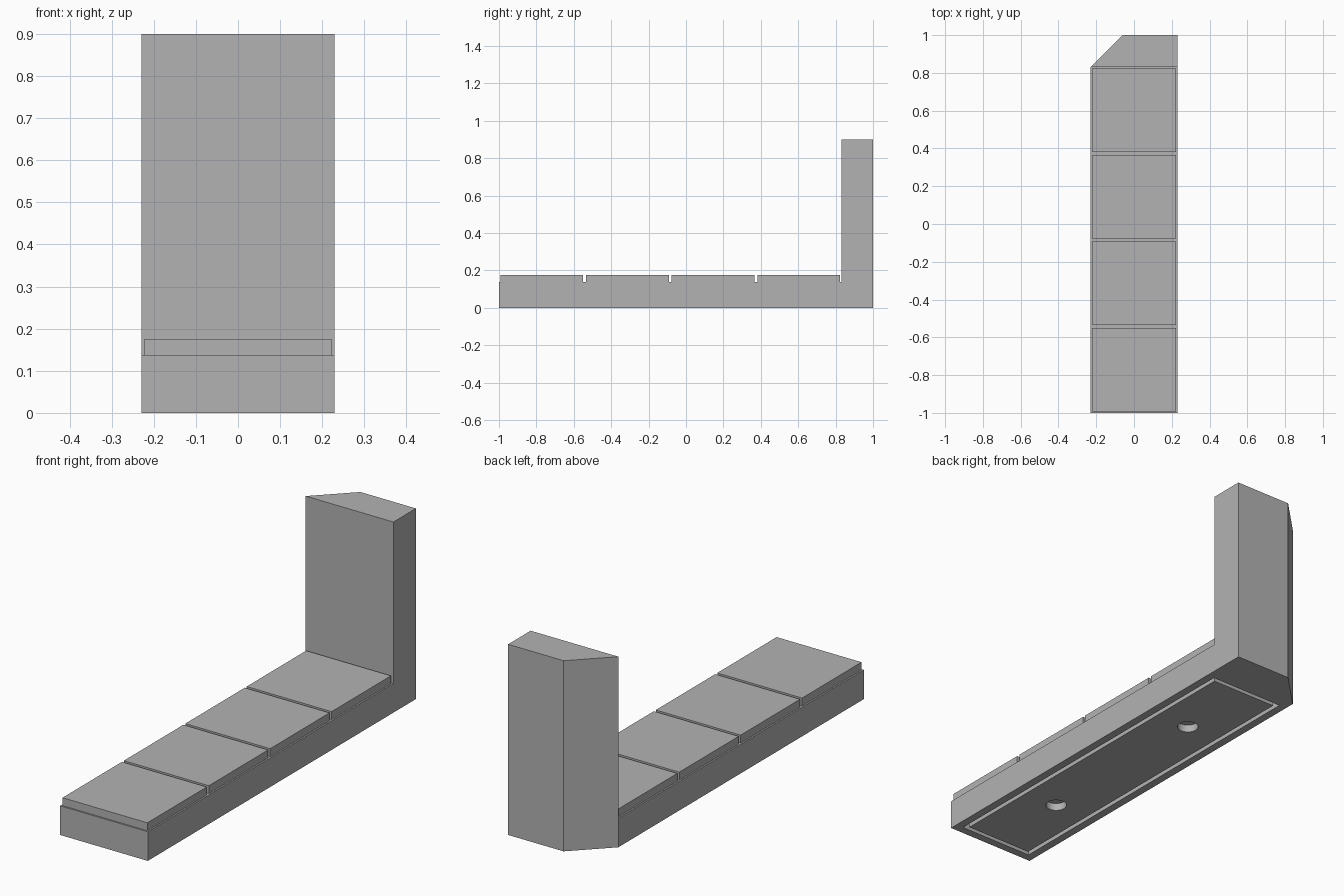
import bpy
import bmesh
import math

HALF_W = 0.229      # half the width of the bench
BACK = 0.832        # front plane of the upright wall
BASE_H = 0.1375     # height of the plinth under the slabs
SLAB_TOP = 0.175
WALL_H = 0.9
GAP = 0.0075        # inset of each slab from its bay
RECESS = 0.035      # depth of the underside groove and sockets

old = bpy.data.objects.get("Cube")
if old:
    bpy.data.objects.remove(old, do_unlink=True)

grey = bpy.data.materials.new("plain grey")
grey.use_nodes = True
colour = (0.45, 0.45, 0.45, 1)
grey.diffuse_color = colour
grey.node_tree.nodes["Principled BSDF"].inputs["Base Color"].default_value = colour


def add_object(name, bm):
    bmesh.ops.recalc_face_normals(bm, faces=bm.faces)
    mesh = bpy.data.meshes.new(name)
    bm.to_mesh(mesh)
    bm.free()
    mesh.materials.append(grey)
    obj = bpy.data.objects.new(name, mesh)
    bpy.context.collection.objects.link(obj)
    return obj


def extrude_up(bm, faces, height):
    geom = bmesh.ops.extrude_face_region(bm, geom=faces)["geom"]
    verts = [g for g in geom if isinstance(g, bmesh.types.BMVert)]
    bmesh.ops.translate(bm, verts=verts, vec=(0, 0, height))
    return [g for g in geom if isinstance(g, bmesh.types.BMFace)]


def prism(name, outline, z0, z1):
    bm = bmesh.new()
    face = bm.faces.new([bm.verts.new((x, y, z0)) for x, y in outline])
    extrude_up(bm, [face], z1 - z0)
    return add_object(name, bm)


def box(name, half_x, y0, y1, z0, z1):
    outline = [(-half_x, y0), (half_x, y0), (half_x, y1), (-half_x, y1)]
    return prism(name, outline, z0, z1)


def boolean(target, other, operation="DIFFERENCE"):
    mod = target.modifiers.new("cut", "BOOLEAN")
    mod.operation = operation
    mod.solver = "EXACT"
    mod.object = other
    bpy.context.view_layer.objects.active = target
    bpy.ops.object.modifier_apply(modifier=mod.name)
    bpy.data.objects.remove(other, do_unlink=True)


# Plinth and chamfered upright wall as one solid
chamfer = 1 - BACK
body = box("plinth_and_wall", HALF_W, -1, BACK, 0, BASE_H)
wall_plan = [(-HALF_W, BACK), (HALF_W, BACK), (HALF_W, 1), (-HALF_W + chamfer, 1)]
boolean(body, prism("wall", wall_plan, 0, WALL_H), "UNION")

# Rectangular groove around the underside
margin, groove = 0.038, 0.02
front, rear = -1 + margin, BACK - margin - 0.01
ring = box("groove_cutter", HALF_W - margin, front, rear, -0.05, RECESS)
core = box("groove_core", HALF_W - margin - groove, front + groove, rear - groove, -0.1, 0.1)
boolean(ring, core)
boolean(body, ring)

# Two round sockets in the underside, below the first and last joints
pitch = (1 + BACK) / 4
for joint in (1, 3):
    y = -1 + joint * pitch
    circle = []
    for i in range(32):
        a = math.tau * i / 32
        circle.append((0.046 * math.cos(a), y + 0.046 * math.sin(a)))
    boolean(body, prism("socket_cutter", circle, -0.05, RECESS))

# Merge flat neighbouring faces
bm = bmesh.new()
bm.from_mesh(body.data)
bmesh.ops.dissolve_limit(bm, angle_limit=0.01, verts=bm.verts, edges=bm.edges)
bm.to_mesh(body.data)
bm.free()

# Four square slabs along the top
for i in range(4):
    y = -1 + i * pitch
    box(f"slab_{i + 1}", HALF_W - GAP, y + GAP, y + pitch - GAP, BASE_H, SLAB_TOP)
